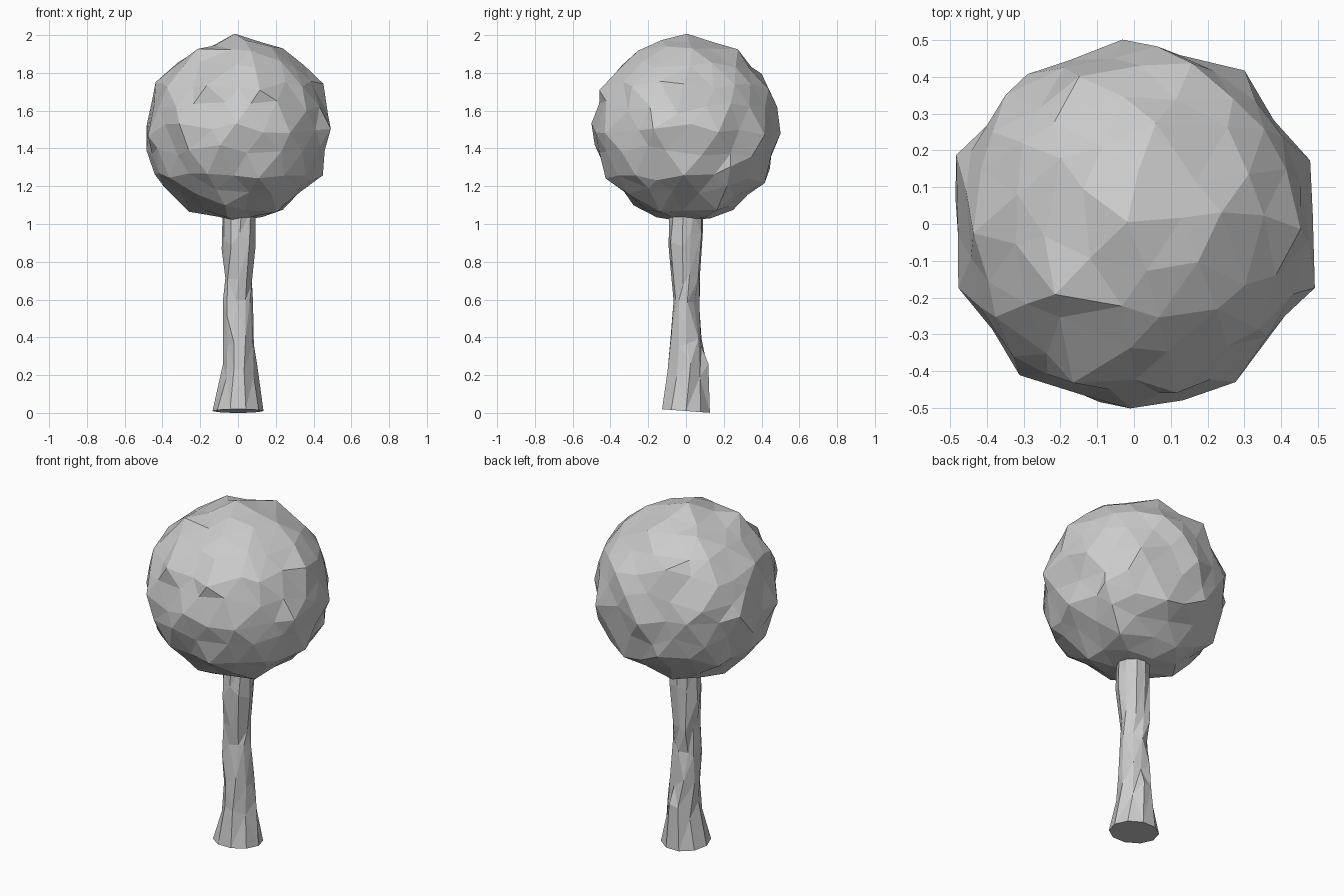
import bpy, bmesh, math, random
from mathutils import Vector

cube = bpy.data.objects.get("Cube")
if cube:
    bpy.data.objects.remove(cube, do_unlink=True)

random.seed(7)
CROWN_CENTRE = Vector((0, 0, 1.5))
CROWN_RADIUS = 0.512
SIDES = 10

grey = bpy.data.materials.new("light grey")
grey.use_nodes = True
colour = (0.6, 0.6, 0.6, 1)
grey.diffuse_color = colour
grey.node_tree.nodes["Principled BSDF"].inputs["Base Color"].default_value = colour


def jitter(amount):
    return Vector([random.uniform(-amount, amount) for _ in range(3)])


def finish(name, bm):
    """Turn the bmesh into a flat-shaded, triangulated object."""
    bmesh.ops.recalc_face_normals(bm, faces=bm.faces)
    mesh = bpy.data.meshes.new(name)
    bm.to_mesh(mesh)
    bm.free()
    mesh.materials.append(grey)
    obj = bpy.data.objects.new(name, mesh)
    bpy.context.collection.objects.link(obj)
    return obj


# Crown: coarse ball, each facet split in four, the new points knocked about
bm = bmesh.new()
bmesh.ops.create_icosphere(bm, subdivisions=2, radius=CROWN_RADIUS)
corners = set(bm.verts)
bmesh.ops.subdivide_edges(bm, edges=bm.edges[:], cuts=1, use_grid_fill=True)
bmesh.ops.triangulate(bm, faces=bm.faces[:])
for v in bm.verts:
    if v in corners:
        v.co += jitter(0.006)
    else:
        radius = v.co.length
        v.co = (v.co + jitter(0.035)).normalized() * (radius + random.uniform(-0.014, 0.012))
    v.co.z *= 0.975
    v.co += CROWN_CENTRE
finish("crown", bm)

# Trunk: rings of (height, centre x, centre y, half width x, half width y)
rings = [
    (0.01, 0.0, 0.0, 0.135, 0.133),
    (0.22, 0.005, 0.01, 0.090, 0.108),
    (0.38, 0.0, 0.0, 0.083, 0.082),
    (0.56, -0.003, -0.005, 0.076, 0.068),
    (0.72, -0.003, 0.005, 0.073, 0.076),
    (0.91, 0.005, -0.003, 0.091, 0.096),
    (1.06, 0.005, 0.0, 0.088, 0.092),
]
bm = bmesh.new()
loops = []
for level, (z, cx, cy, rx, ry) in enumerate(rings):
    loop = []
    for i in range(SIDES):
        angle = math.tau * (i + 0.12 * level) / SIDES
        co = Vector((cx + rx * math.cos(angle), cy + ry * math.sin(angle), z))
        if level == 0:
            co.z -= 0.075 * co.y
        elif level < len(rings) - 1:
            shift = jitter(0.009)
            shift.z *= 5
            co += shift
        loop.append(bm.verts.new(co))
    loops.append(loop)
for low, high in zip(loops, loops[1:]):
    for i in range(SIDES):
        j = (i + 1) % SIDES
        bm.faces.new((low[i], low[j], high[j], high[i]))
bm.faces.new(loops[0][::-1])
bm.faces.new(loops[-1])
bmesh.ops.triangulate(bm, faces=[f for f in bm.faces if len(f.verts) == 4])
finish("trunk", bm)
